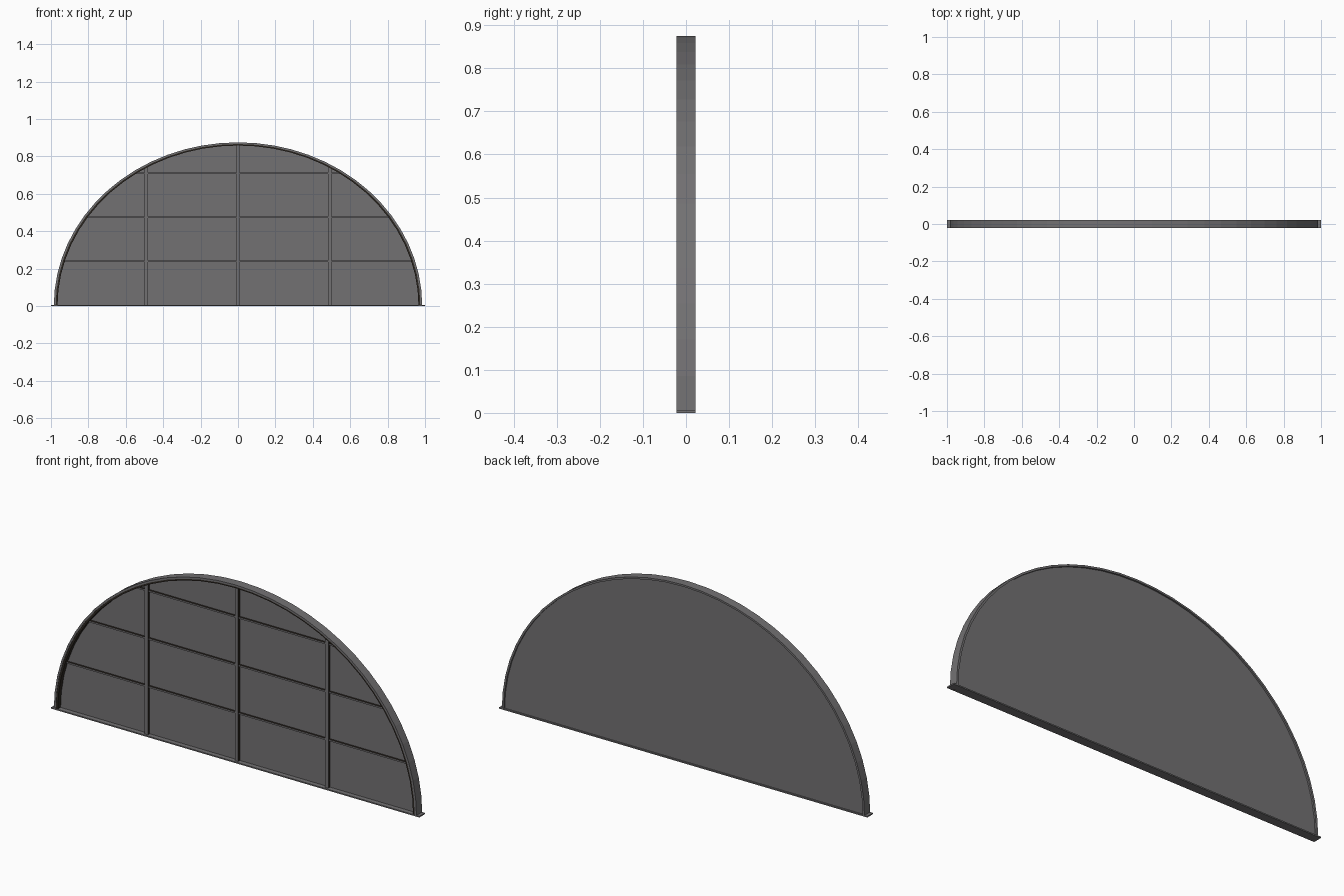
import bpy, bmesh, math

if "Cube" in bpy.data.objects:
    bpy.data.objects.remove(bpy.data.objects["Cube"])

SEG = 32        # facets around the arch
BASE = 0.006    # sill thickness


def material(name, rgb):
    m = bpy.data.materials.new(name)
    m.diffuse_color = (*rgb, 1)
    m.use_nodes = True
    m.node_tree.nodes["Principled BSDF"].inputs["Base Color"].default_value = m.diffuse_color
    return m


GREY = material("warm grey", (0.17, 0.165, 0.17))
DARK = material("dark brown", (0.025, 0.02, 0.015))


def finish(name, bm, mats):
    bmesh.ops.recalc_face_normals(bm, faces=bm.faces)
    me = bpy.data.meshes.new(name)
    bm.to_mesh(me)
    bm.free()
    for m in mats:
        me.materials.append(m)
    ob = bpy.data.objects.new(name, me)
    bpy.context.collection.objects.link(ob)
    return ob


def arc(a, b):
    return [(a * math.cos(math.pi * i / SEG), b * math.sin(math.pi * i / SEG))
            for i in range(SEG + 1)]


def arch(name, outer, inner, y0, y1, mat):
    # half-elliptical band with a rectangular section
    bm = bmesh.new()
    rings = []
    for (ox, oz), (ix, iz) in zip(arc(*outer), arc(*inner)):
        rings.append([bm.verts.new(p) for p in
                      ((ox, y0, oz), (ox, y1, oz), (ix, y1, iz), (ix, y0, iz))])
    for r, s in zip(rings, rings[1:]):
        for k in range(4):
            n = (k + 1) % 4
            bm.faces.new((r[k], r[n], s[n], s[k]))
    bm.faces.new(rings[0])
    bm.faces.new(rings[-1])
    return finish(name, bm, [mat])


def box(name, lo, hi, dark_sides=False):
    bm = bmesh.new()
    bmesh.ops.create_cube(bm, size=1)
    for v in bm.verts:
        v.co = [(l + h) / 2 + c * (h - l) for l, h, c in zip(lo, hi, v.co)]
    bm.normal_update()
    if dark_sides:
        for f in bm.faces:
            f.material_index = 0 if abs(f.normal.y) > 0.5 else 1
    return finish(name, bm, [GREY, DARK])


# Sill, outer rim and dark inner lining
box("sill", (-1, -0.022, 0), (1, 0.022, BASE))
arch("outer_rim", (0.985, 0.875), (0.975, 0.866), -0.022, 0.022, GREY)
arch("inner_lining", (0.976, 0.867), (0.965, 0.858), -0.020, 0.002, DARK)

# Back panel
bm = bmesh.new()
face = bm.faces.new([bm.verts.new((x, 0.002, z)) for x, z in arc(0.976, 0.867)])
ext = bmesh.ops.extrude_face_region(bm, geom=[face])
for v in ext["geom"]:
    if isinstance(v, bmesh.types.BMVert):
        v.co.y = 0.014
finish("back_panel", bm, [GREY])

# Vertical glazing bars, ending at the arch
for i, x in enumerate((-0.49, 0, 0.49)):
    top = 0.862 * math.sqrt(1 - (x / 0.97) ** 2)
    box(f"vertical_bar_{i}", (x - 0.009, -0.012, BASE), (x + 0.009, 0.003, top), True)

# Thin horizontal glazing bars
for i, z in enumerate((0.24, 0.475, 0.71)):
    w = 0.968 * math.sqrt(1 - (z / 0.862) ** 2)
    box(f"horizontal_bar_{i}", (-w, -0.008, z - 0.004), (w, 0.003, z + 0.004), True)
